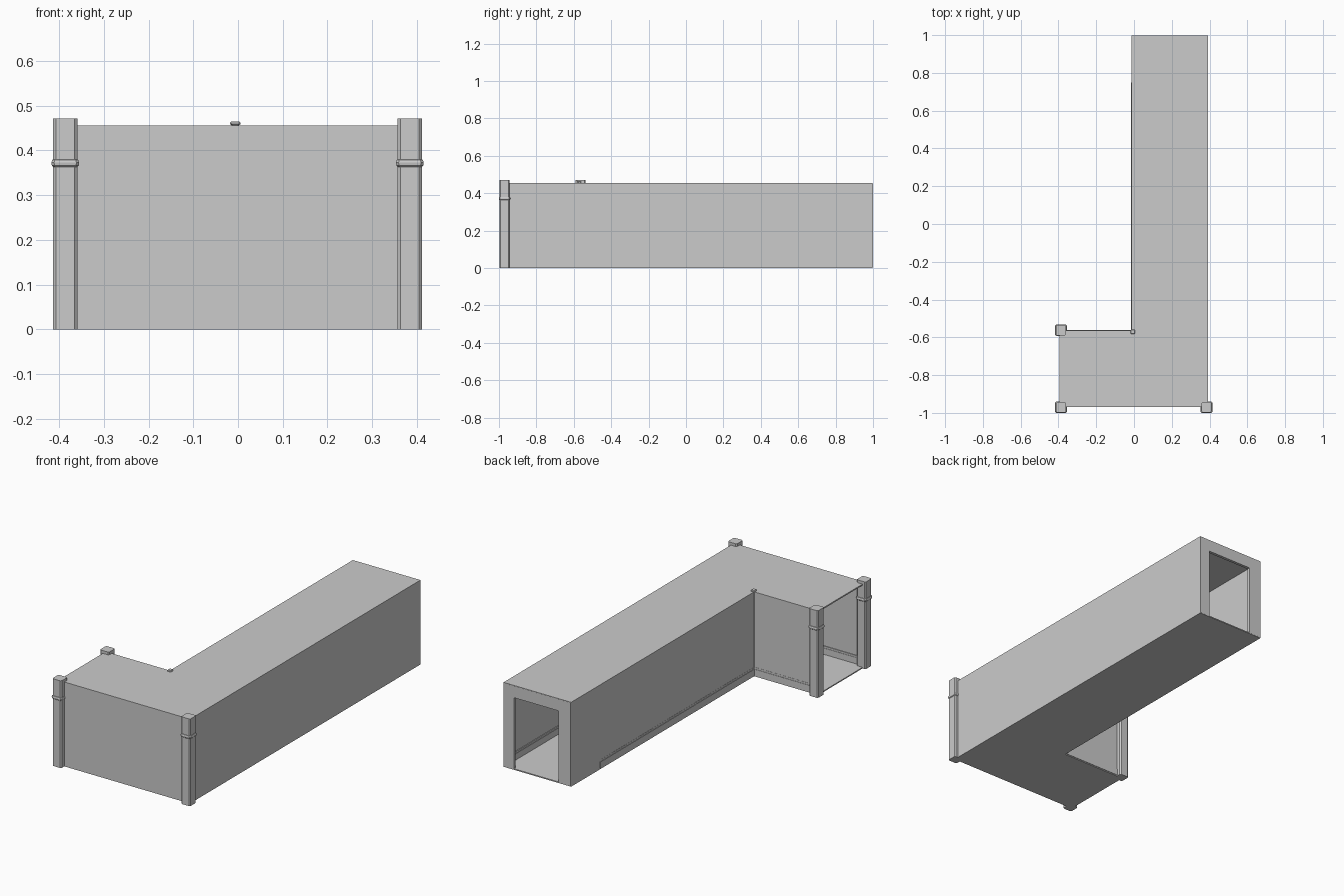
import bpy, bmesh

if "Cube" in bpy.data.objects:
    bpy.data.objects.remove(bpy.data.objects["Cube"])

L_SHAPE = [(-0.395, -0.97), (0.392, -0.97), (0.392, 0.998), (-0.012, 0.998),
           (-0.012, -0.565), (-0.395, -0.565)]


def finish(name, bm):
    bmesh.ops.recalc_face_normals(bm, faces=bm.faces)
    me = bpy.data.meshes.new(name)
    bm.to_mesh(me)
    bm.free()
    ob = bpy.data.objects.new(name, me)
    bpy.context.collection.objects.link(ob)
    return ob


def prism(bm, pts, z0, z1):
    lo = [bm.verts.new((x, y, z0)) for x, y in pts]
    hi = [bm.verts.new((x, y, z1)) for x, y in pts]
    n = len(pts)
    bm.faces.new(lo)
    bm.faces.new(hi)
    for i in range(n):
        j = (i + 1) % n
        bm.faces.new((lo[i], lo[j], hi[j], hi[i]))


def box(bm, x0, x1, y0, y1, z0, z1):
    prism(bm, [(x0, y0), (x1, y0), (x1, y1), (x0, y1)], z0, z1)


def lathe(bm, cx, cy, levels):
    # stacked chamfered-square rings, levels = (half width, chamfer, z)
    rings = []
    for h, c, z in levels:
        k = h - c
        pts = [(h, -k), (h, k), (k, h), (-k, h), (-h, k), (-h, -k), (-k, -h), (k, -h)]
        rings.append([bm.verts.new((cx + x, cy + y, z)) for x, y in pts])
    for a, b in zip(rings, rings[1:]):
        for i in range(8):
            j = (i + 1) % 8
            bm.faces.new((a[i], a[j], b[j], b[i]))
    bm.faces.new(rings[0])
    bm.faces.new(rings[-1])


# floor and ceiling slabs
for name, z0, z1 in (("floor", 0.0, 0.006), ("ceiling", 0.449, 0.456)):
    bm = bmesh.new()
    prism(bm, L_SHAPE, z0, z1)
    finish(name, bm)

# thin walls: (x0, x1, y0, y1)
T = 0.006
walls = {
    "front": (-0.395, 0.392, -0.97, -0.97 + T),
    "long_side": (0.392 - T, 0.392, -0.97, 0.998),
    "inner_long": (-0.012, -0.012 + T, -0.565, 0.998),
    "inner_short": (-0.395, -0.012 + T, -0.565 - T, -0.565),
}
for name, (x0, x1, y0, y1) in walls.items():
    bm = bmesh.new()
    box(bm, x0, x1, y0, y1, 0.004, 0.452)
    finish(name + "_wall", bm)

# skirting boards, poking through the two inner walls
skirts = {
    "front": (-0.395, 0.39, -0.968, -0.958),
    "long_side": (0.38, 0.39, -0.96, 0.985),
    "inner_long": (-0.015, -0.001, -0.565, 0.75),
    "inner_short": (-0.37, -0.005, -0.576, -0.562),
}
for name, (x0, x1, y0, y1) in skirts.items():
    bm = bmesh.new()
    box(bm, x0, x1, y0, y1, 0.005, 0.04)
    i = 0.002
    box(bm, x0 + i, x1 - i, y0 + i, y1 - i, 0.04, 0.05)
    finish(name + "_skirting", bm)

# far end wall with doorway
bm = bmesh.new()
box(bm, -0.01, 0.062, 0.983, 0.9985, 0.003, 0.453)
box(bm, 0.33, 0.39, 0.983, 0.9985, 0.003, 0.453)
box(bm, 0.062, 0.33, 0.983, 0.9985, 0.39, 0.453)
finish("doorway_wall", bm)

# corner posts with a collar
for name, x, y in (("front_left", -0.386, -0.97), ("front_right", 0.384, -0.97),
                   ("rear_left", -0.386, -0.563)):
    bm = bmesh.new()
    h = 0.027
    lathe(bm, x, y, [(h, 0.006, 0), (h, 0.006, 0.363), (0.03, 0.006, 0.366),
                     (0.031, 0.006, 0.373), (0.029, 0.006, 0.379),
                     (h, 0.006, 0.38), (h, 0.006, 0.471)])
    finish(name + "_post", bm)

# slim post in the inner corner
bm = bmesh.new()
lathe(bm, -0.006, -0.57, [(0.008, 0.003, 0), (0.008, 0.003, 0.457), (0.012, 0.004, 0.458),
                          (0.012, 0.004, 0.461), (0.009, 0.003, 0.465)])
finish("inner_corner_post", bm)
